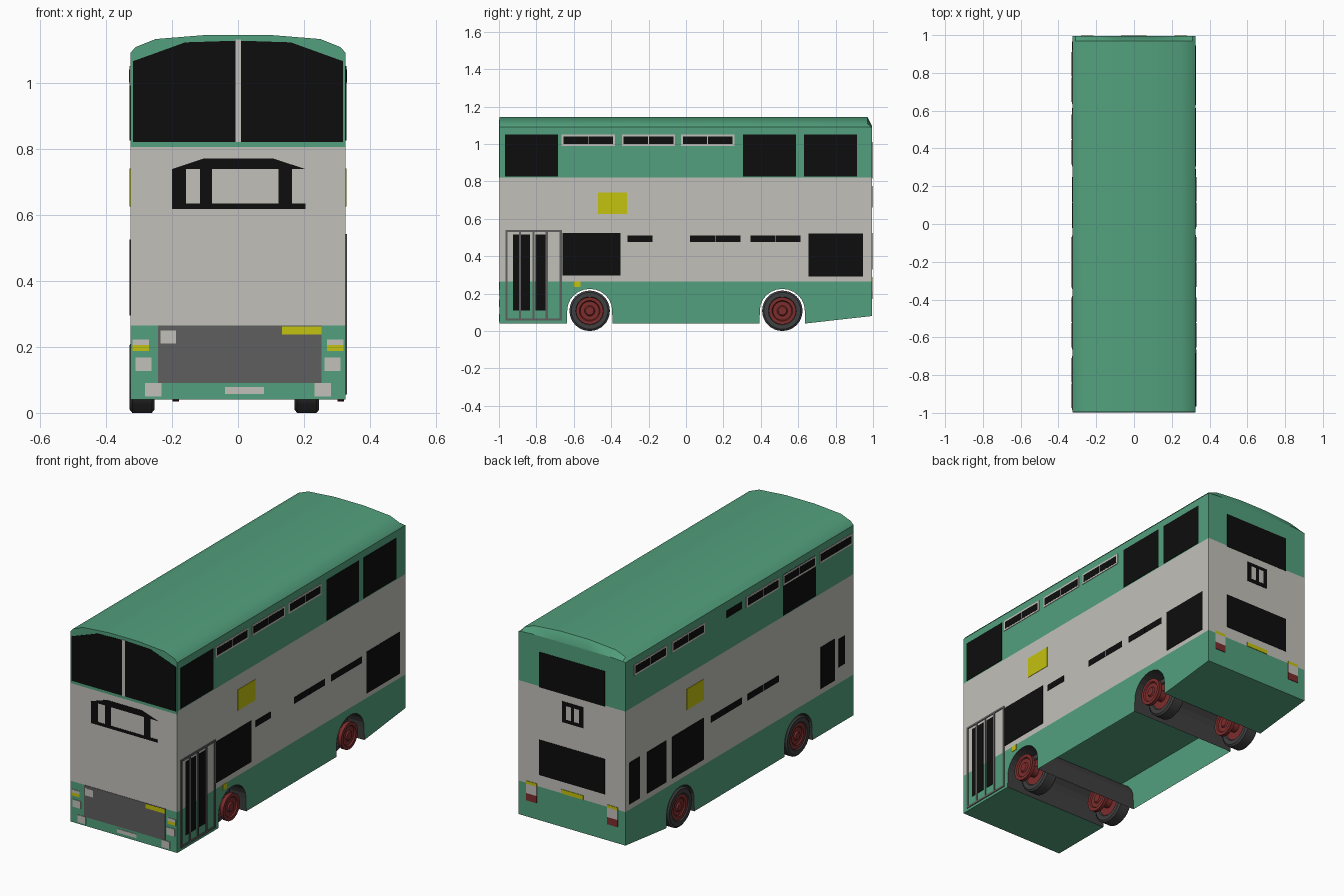
import bpy, bmesh, math
from mathutils import Vector

if "Cube" in bpy.data.objects:
    bpy.data.objects.remove(bpy.data.objects["Cube"])

def material(name, r, g, b):
    m = bpy.data.materials.new(name)
    m.diffuse_color = (r, g, b, 1)
    m.use_nodes = True
    m.node_tree.nodes["Principled BSDF"].inputs["Base Color"].default_value = m.diffuse_color
    return m

GREEN = material("body green", 0.085, 0.353, 0.205)
WHITE = material("off white", 0.54, 0.53, 0.49)
BLACK = material("window black", 0.004, 0.004, 0.004)
GREY = material("panel grey", 0.112, 0.112, 0.112)
DARK = material("tyre dark grey", 0.05, 0.05, 0.05)
YELLOW = material("sign yellow", 0.55, 0.54, 0.005)
RED = material("hub red", 0.2, 0.026, 0.026)

W, Y0, Y1 = 0.326, -0.996, 0.994      # half width, front and back of the body
SKIRT, BELT = 0.265, 0.82             # heights of the colour bands

def finish(name, bm, mats, smooth=False, normals=True):
    if normals:
        bmesh.ops.recalc_face_normals(bm, faces=bm.faces)
    me = bpy.data.meshes.new(name)
    bm.to_mesh(me)
    bm.free()
    for m in mats:
        me.materials.append(m)
    ob = bpy.data.objects.new(name, me)
    bpy.context.collection.objects.link(ob)
    if smooth:
        bpy.ops.object.select_all(action='DESELECT')
        ob.select_set(True)
        bpy.context.view_layer.objects.active = ob
        bpy.ops.object.shade_smooth_by_angle(angle=math.radians(30))
    return ob

def rect(a, b, c, d):
    return [(a, c), (b, c), (b, d), (a, d)]

# Maps a point on each side (u along it, v up, d outwards) into space
SIDES = {
    "front": lambda u, v, d: (u, Y0 - d, v),
    "back": lambda u, v, d: (u, Y1 + d, v),
    "right": lambda u, v, d: (W + d, u, v),
    "left": lambda u, v, d: (-W - d, u, v),
}

def panels(name, side, shapes, mat, depth=0.002):
    """Thin plates on one side; a shape is a (u0, u1, v0, v1) tuple or a point list."""
    bm = bmesh.new()
    for s in shapes:
        pts = rect(*s) if isinstance(s, tuple) else s
        lo, hi = [[bm.verts.new(SIDES[side](u, v, d)) for u, v in pts] for d in (-0.002, depth)]
        bm.faces.new(lo)
        bm.faces.new(hi)
        n = len(pts)
        for i in range(n):
            j = (i + 1) % n
            bm.faces.new((lo[i], lo[j], hi[j], hi[i]))
    finish(f"{side}_{name}", bm, [mat])

# Upper body: cross-section swept along y, coloured by height
half = [(W, SKIRT), (W, BELT), (W, 1.09), (0.31, 1.108), (0.25, 1.132), (0.09, 1.145)]
bm = bmesh.new()
rows = []
for y, squash in ((Y0, 1), (0.97, 1), (Y1, 0.15)):
    sec = [(x, z if z < 1.09 else 1.09 + (z - 1.09) * squash) for x, z in half]
    sec += [(-x, z) for x, z in reversed(sec)]
    rows.append([bm.verts.new((x, y, z)) for x, z in sec])
n = len(rows[0])
for a, b in zip(rows, rows[1:]):
    for i in range(n - 1):
        bm.faces.new((a[i], a[i + 1], b[i + 1], b[i]))
for row in (rows[0], rows[-1]):
    for i in range(n // 2 - 1):
        bm.faces.new((row[i], row[i + 1], row[n - 2 - i], row[n - 1 - i]))
for f in bm.faces:
    f.material_index = 1 if SKIRT < f.calc_center_median().z < BELT else 0
finish("upper_body", bm, [GREEN, WHITE], smooth=True)

# Skirt: side outline with two wheel arches, open underneath between the axles
AXLES = (-0.515, 0.515)
def arch(c):
    pts = [(c - 0.122, 0.04)]
    for i in range(13):
        t = math.pi * (1 - i / 12)
        pts.append((c + 0.12 * math.cos(t), 0.11 + 0.115 * math.sin(t)))
    return pts + [(c + 0.122, 0.04)]

first, second = arch(AXLES[0]), arch(AXLES[1])
outline = [(Y0, SKIRT), (Y0, 0.04)] + first + second + [(Y1, 0.08), (Y1, SKIRT)]
bm = bmesh.new()
L, R = [[bm.verts.new((x, y, z)) for y, z in outline] for x in (-W, W)]
bm.faces.new(L)
bm.faces.new(R)
for i in range(len(outline) - 1):
    (ya, za), (yb, zb) = outline[i], outline[i + 1]
    if ya < 0 < yb:
        continue
    f = bm.faces.new((L[i], L[i + 1], R[i + 1], R[i]))
    mid = (ya + yb) / 2
    f.material_index = int(any(abs(mid - c) < 0.1225 for c in AXLES))
bm.faces.new([bm.verts.new((x, y, 0.235)) for x, y in
              ((-W, -0.5), (-W, 0.5), (W, 0.5), (W, -0.5))])
finish("lower_skirt", bm, [GREEN, DARK])

# Wheels: tyre with dished hub on the left, axle and outer hub disc on the right
def lathe(name, profile, mat, loc, seg=32):
    bm = bmesh.new()
    vs = [bm.verts.new((x, 0, r)) for x, r in profile]
    edges = [bm.edges.new(e) for e in zip(vs, vs[1:])]
    bmesh.ops.spin(bm, geom=vs + edges, cent=(0, 0, 0), axis=(1, 0, 0),
                   angle=2 * math.pi, steps=seg, use_duplicate=False)
    bmesh.ops.remove_doubles(bm, verts=bm.verts, dist=1e-5)
    ob = finish(name, bm, [mat], smooth=True)
    ob.location = loc

TYRE = [(0.008, 0.068), (0, 0.075), (0, 0.098), (0.008, 0.108), (0.067, 0.108),
        (0.075, 0.098), (0.075, 0.075), (0.067, 0.068), (0.008, 0.068)]
HUB = [(0.004, 0), (0.004, 0.02), (0.012, 0.025), (0.012, 0.045), (0.006, 0.05), (0.006, 0.07),
       (0.069, 0.07), (0.069, 0.03), (0.13, 0.03), (0.13, 0.073), (0.15, 0.073), (0.15, 0.055),
       (0.143, 0.05), (0.143, 0.028), (0.15, 0.022), (0.15, 0)]
for y, end in zip(AXLES, ("front", "rear")):
    for x, side in ((-0.328, "left"), (0.171, "right")):
        lathe(f"{end}_{side}_tyre", TYRE, DARK, (x, y, 0.108))
        lathe(f"{end}_{side}_hub", HUB, RED, (x, y, 0.108))

def vents(side, starts):
    """White framed pairs of small upper vent windows."""
    panels("vent_frames", side, [(s, s + 0.285, 0.99, 1.05) for s in starts], WHITE, 0.003)
    panels("vent_panes", side, [(s + a, s + a + 0.13, 1.0, 1.04) for s in starts
                                for a in (0.01, 0.145)], BLACK, 0.004)

# Right side: windows, door and signs
panels("upper_windows", "right", [(a, a + 0.283, 0.825, 1.05) for a in (-0.967, 0.305, 0.63)], BLACK)
vents("right", (-0.665, -0.343, -0.027))
panels("lower_windows", "right", [(-0.66, -0.35, 0.297, 0.525), (0.655, 0.945, 0.29, 0.52)], BLACK)
panels("slot_windows", "right", [(a, a + 0.133, 0.475, 0.51) for a in
                                 (-0.313, 0.022, 0.159, 0.345, 0.48)], BLACK)
panels("signs", "right", [(-0.47, -0.315, 0.625, 0.74), (-0.6, -0.565, 0.235, 0.265)], YELLOW)
panels("door_panes", "right", [(-0.925, -0.835, 0.11, 0.515), (-0.805, -0.745, 0.11, 0.515)], BLACK)
panels("door_frame", "right", [(a, a + 0.011, 0.06, 0.54) for a in (-0.966, -0.893, -0.822, -0.75, -0.675)]
       + [(-0.966, -0.664, z, z + 0.011) for z in (0.055, 0.53)], GREY, 0.004)

# Left side: windows and sign
vents("left", (0.635, 0.305, -0.345, -0.665, -0.985))
panels("half_vent", "left", [(-0.02, 0.11, 1.0, 1.04)], BLACK)
panels("upper_window", "left", [(-0.665, -0.38, 0.825, 1.05)], BLACK)
panels("lower_windows", "left", [(0.87, 0.965, 0.295, 0.525), (0.64, 0.805, 0.295, 0.525),
       (0.31, 0.586, 0.295, 0.525), (-0.83, -0.71, 0.295, 0.525), (-0.92, -0.865, 0.355, 0.51)], BLACK)
panels("slot_windows", "left", [(a, a + 0.133, 0.475, 0.51) for a in (0.115, -0.022, -0.205, -0.342)], BLACK)
panels("sign", "left", [(0.31, 0.46, 0.625, 0.74)], YELLOW)

# Front: windscreen, destination frame, grille and lamps
panels("windscreen", "front", [[(s * 0.007, 0.82), (s * 0.318, 0.82), (s * 0.318, 1.065),
                                (s * 0.16, 1.122), (s * 0.007, 1.127)] for s in (-1, 1)], BLACK)
panels("windscreen_bar", "front", [(-0.008, 0.009, 0.82, 1.13)], WHITE, 0.003)
panels("green_sill", "front", [(-W, W, 0.805, BELT)], GREEN, 0.001)
panels("destination_frame", "front",
       [(-0.2, 0.205, 0.618, 0.634), [(-0.2, 0.738), (0.205, 0.738), (0.108, 0.77), (-0.105, 0.77)],
        (-0.2, -0.158, 0.634, 0.738), (-0.115, -0.078, 0.634, 0.738), (0.123, 0.163, 0.634, 0.738)], BLACK)
panels("grille", "front", [(-0.243, 0.253, 0.09, SKIRT)], GREY)
panels("lamps", "front", [(-0.235, -0.187, 0.21, 0.25), (-0.04, 0.078, 0.057, 0.078)]
       + [tuple(sorted((s * a, s * (a + 0.049)))) + zs for s in (-1, 1) for a, zs in
          ((0.27, (0.205, 0.222)), (0.262, (0.127, 0.168)), (0.232, (0.05, 0.09)))], WHITE, 0.003)
panels("yellow_lamps", "front", [(-0.319, -0.27, 0.188, 0.205), (0.27, 0.319, 0.188, 0.205),
                                 (0.133, 0.253, 0.238, 0.262)], YELLOW, 0.003)

# Back: windows, small sign box and tail lamps
panels("windows", "back", [(-0.2, 0.2, 0.815, 1.01), (-0.2, 0.2, 0.33, 0.525),
                           (-0.07, 0.06, 0.66, 0.775)], BLACK)
panels("sign_panes", "back", [(-0.045, -0.015, 0.68, 0.755), (0.005, 0.035, 0.68, 0.755)], WHITE, 0.003)
LAMPS = ((-0.28, -0.215), (0.215, 0.28))
panels("lamp_tops", "back", [l + (0.262, 0.278) for l in LAMPS] + [(-0.07, 0.065, 0.265, 0.288)], YELLOW, 0.003)
panels("lamp_middles", "back", [l + (0.21, 0.262) for l in LAMPS], WHITE, 0.003)
panels("lamp_bottoms", "back", [l + (0.17, 0.21) for l in LAMPS], RED, 0.003)
